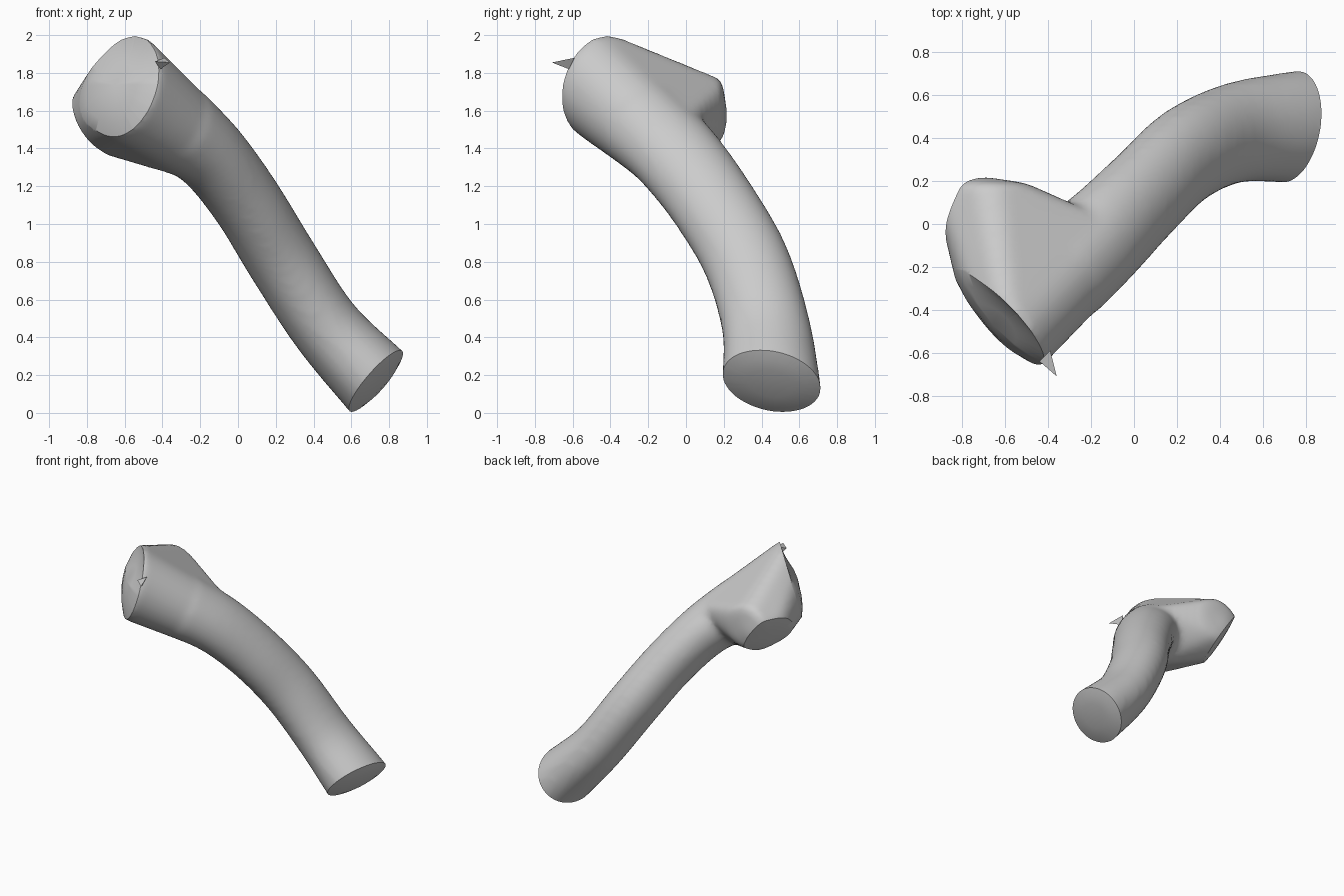
import bpy, bmesh, math
from mathutils import Vector

if "Cube" in bpy.data.objects:
    bpy.data.objects.remove(bpy.data.objects["Cube"])

SIDES = 28


def ring(centre, axis, ru, rv):
    """Elliptical ring of points around an axis; ru is measured along y."""
    c, t = Vector(centre), Vector(axis).normalized()
    ref = Vector((0, 1, 0)) if abs(t.y) < 0.9 else Vector((1, 0, 0))
    u = (ref - t * ref.dot(t)).normalized()
    v = t.cross(u)
    return [c + u * ru * math.cos(a) + v * rv * math.sin(a)
            for a in (2 * math.pi * i / SIDES for i in range(SIDES))]


def smooth_path(pts, steps=5):
    """Catmull-Rom interpolation of rows (x, y, z, ru, rv)."""
    out, n = [], len(pts)
    for i in range(n - 1):
        p = [pts[max(0, min(n - 1, i + k))] for k in (-1, 0, 1, 2)]
        for s in range(steps):
            f = s / steps
            out.append([0.5 * (2 * b + (c - a) * f + (2 * a - 5 * b + 4 * c - d) * f * f
                               + (3 * b - a - 3 * c + d) * f ** 3) for a, b, c, d in zip(*p)])
    return out + [list(pts[-1])]


bm = bmesh.new()

# Curved trunk, slightly longer than needed at the foot
path = smooth_path([
    (0.87, 0.46, 0.02, 0.265, 0.215),
    (0.735, 0.45, 0.165, 0.26, 0.213),
    (0.47, 0.425, 0.45, 0.235, 0.19),
    (0.24, 0.32, 0.80, 0.23, 0.19),
    (0.05, 0.14, 1.11, 0.23, 0.19),
    (-0.14, -0.05, 1.36, 0.24, 0.20),
    (-0.33, -0.22, 1.52, 0.25, 0.23)])
rings = []
for i, p in enumerate(path):
    a, b = path[max(0, i - 1)], path[min(len(path) - 1, i + 1)]
    axis = Vector(b[:3]) - Vector(a[:3])
    rings.append([bm.verts.new(co) for co in ring(p[:3], axis, p[3], p[4])])
for r0, r1 in zip(rings, rings[1:]):
    for i in range(SIDES):
        j = (i + 1) % SIDES
        bm.faces.new((r0[i], r0[j], r1[j], r1[i]))
bm.faces.new(rings[0][::-1])
bm.faces.new(rings[-1])

# Widened head spanning the trunk, the upper mouth and the side branch
foot_c, foot_n = Vector((0.73, 0.45, 0.17)), Vector((0.736, -0.19, -0.645)).normalized()
mouth_c, mouth_n = Vector((-0.60, -0.46, 1.73)), Vector((-0.74, -0.67, 0.26)).normalized()
side_c, side_n = Vector((-0.76, 0.05, 1.53)), Vector((-0.77, 0.36, -0.52)).normalized()
head = ring((-0.21, -0.11, 1.42), (-0.7, -0.65, 0.75), 0.235, 0.21)
head += ring(mouth_c, mouth_n, 0.265, 0.285)
head += ring(mouth_c + mouth_n * 0.07, mouth_n, 0.22, 0.24)
head += ring((-0.665, 0.19, 1.60), (0, 1, 0), 0.165, 0.165)
head += ring(side_c, side_n, 0.185, 0.19)
head += ring(side_c + side_n * 0.05, side_n, 0.15, 0.15)
hv = [bm.verts.new(co) for co in head]
bmesh.ops.convex_hull(bm, input=hv)
bmesh.ops.delete(bm, geom=[v for v in hv if v.is_valid and not v.link_faces], context='VERTS')
bmesh.ops.recalc_face_normals(bm, faces=bm.faces)

mesh = bpy.data.meshes.new("branched_tube")
bm.to_mesh(mesh)
bm.free()
tube = bpy.data.objects.new("branched_tube", mesh)
bpy.context.collection.objects.link(tube)

# Fuse both volumes and soften the junction
remesh = tube.modifiers.new("fuse", 'REMESH')
remesh.mode = 'VOXEL'
remesh.voxel_size = 0.025
soften = tube.modifiers.new("soften", 'SMOOTH')
soften.factor, soften.iterations = 0.5, 9
bpy.context.view_layer.objects.active = tube
tube.select_set(True)
for name in ("fuse", "soften"):
    bpy.ops.object.modifier_apply(modifier=name)

bm = bmesh.new()
bm.from_mesh(tube.data)


def cut_end(point, normal, inside, height):
    """Trim one end with a plane and close it with a shallow dome.
    height(co) gives how far the dome stands out at a point."""
    faces = [f for f in bm.faces if inside(f.calc_center_median())]
    edges = {e for f in faces for e in f.edges}
    verts = {v for f in faces for v in f.verts}
    res = bmesh.ops.bisect_plane(bm, geom=list(verts) + list(edges) + faces, dist=1e-5,
                                 plane_co=point, plane_no=normal, clear_outer=True)
    rim = [e for e in res["geom_cut"] if isinstance(e, bmesh.types.BMEdge) and e.is_boundary]
    cap = bmesh.ops.holes_fill(bm, edges=rim, sides=0)["faces"]
    for face in cap:
        mid = face.calc_center_median()
        # Concentric shrunken copies of the rim form the dome
        for scale, share in ((0.75, 0.55), (0.6, 0.85)):
            bmesh.ops.inset_region(bm, faces=[face], thickness=0.0001, use_even_offset=False)
            for v in face.verts:
                flat = v.co - normal * (v.co - point).dot(normal)
                flat = mid + (flat - mid) * scale
                v.co = flat + normal * height(flat) * share
        centre = bmesh.ops.poke(bm, faces=[face])["verts"][0]
        flat = centre.co - normal * (centre.co - point).dot(normal)
        centre.co = flat + normal * height(flat)


# Crisp ends: foot, upper mouth (hollow above, bulging below) and side branch
cut_end(foot_c, foot_n, lambda c: c.x > 0.4, lambda co: 0.03)
cut_end(mouth_c, mouth_n, lambda c: c.x < -0.3 and c.y < 0.1,
        lambda co: 0.05 - 0.35 * max(0, co.z - 1.74))
cut_end(side_c, side_n, lambda c: c.x < -0.36, lambda co: 0.015)

bmesh.ops.recalc_face_normals(bm, faces=bm.faces)
bm.to_mesh(tube.data)
bm.free()

# Small pointed sliver on the mouth rim
tip = bpy.data.meshes.new("rim_sliver")
tip.from_pydata([(-0.36, -0.71, 1.855), (-0.44, -0.64, 1.86), (-0.39, -0.59, 1.88), (-0.41, -0.62, 1.82)],
                [], [(0, 2, 1), (0, 3, 2), (0, 1, 3), (1, 2, 3)])
sliver = bpy.data.objects.new("rim_sliver", tip)
bpy.context.collection.objects.link(sliver)

grey = bpy.data.materials.new("light_grey")
grey.diffuse_color = (0.6, 0.6, 0.6, 1)
grey.use_nodes = True
grey.node_tree.nodes["Principled BSDF"].inputs["Base Color"].default_value = grey.diffuse_color
for ob in (tube, sliver):
    ob.data.materials.append(grey)

bpy.ops.object.shade_smooth_by_angle(angle=math.radians(35))
